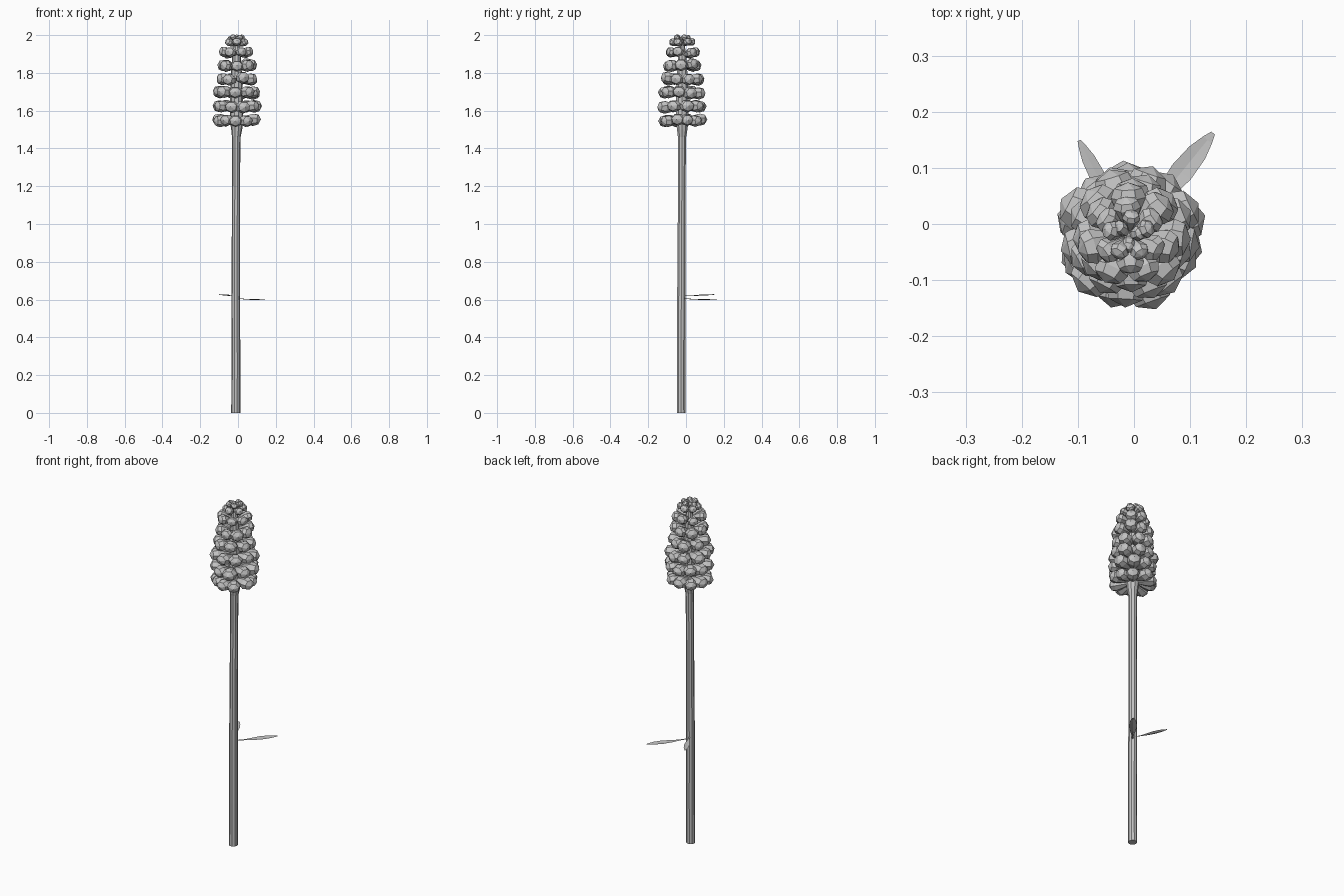
import bpy, bmesh, math, random
from mathutils import Vector, Matrix

if "Cube" in bpy.data.objects:
    bpy.data.objects.remove(bpy.data.objects["Cube"])

random.seed(4)
CX, CY = -0.008, -0.020          # axis of the flower spike

grey = bpy.data.materials.new("soft grey")
grey.diffuse_color = (0.55, 0.55, 0.55, 1)
grey.use_nodes = True
grey.node_tree.nodes["Principled BSDF"].inputs["Base Color"].default_value = grey.diffuse_color


def finish(bm, name):
    bmesh.ops.recalc_face_normals(bm, faces=bm.faces)
    me = bpy.data.meshes.new(name)
    bm.to_mesh(me)
    bm.free()
    me.materials.append(grey)
    ob = bpy.data.objects.new(name, me)
    bpy.context.collection.objects.link(ob)
    return ob


def skin(bm, rings):
    """Join consecutive vertex rings with quads and cap both ends."""
    for a, b in zip(rings, rings[1:]):
        n = len(a)
        for i in range(n):
            bm.faces.new((a[i], a[(i + 1) % n], b[(i + 1) % n], b[i]))
    bm.faces.new(rings[0])
    bm.faces.new(rings[-1])


# stem: slightly wavering tube that flares under the spike and runs up inside it
bm = bmesh.new()
path = [(0, -.012, -.026, .024), (.25, -.011, -.026, .0235), (.6, -.012, -.025, .023),
        (.95, -.011, -.023, .022), (1.3, -.010, -.022, .0215), (1.46, -.009, -.021, .023),
        (1.5, -.007, -.020, .029), (1.55, CX, CY, .036), (1.75, CX, CY, .032),
        (1.9, CX, CY, .022), (1.97, CX, CY, .01)]
rings = []
for z, x, y, r in path:
    rings.append([bm.verts.new((x + r * math.cos(a), y + r * math.sin(a), z))
                  for a in [math.tau * i / 10 for i in range(10)]])
skin(bm, rings)
finish(bm, "stem")


# blossoms: faceted buds, narrow at the stem and wide at the rounded outer end
def bud(bm, base, direction, length, half_w, half_h):
    d = direction.normalized()
    side = d.cross(Vector((0, 0, 1))).normalized()
    up = side.cross(d)
    rings = []
    for t, s in [(0, .2), (.4, .72), (.68, 1), (.88, .8)]:
        rings.append([bm.verts.new(base + d * length * t
                                   + side * math.cos(a) * half_w * s
                                   + up * math.sin(a) * half_h * s)
                      for a in [math.tau * i / 7 + .22 for i in range(7)]])
    skin(bm, rings)
    # rounded outer end
    tip = bm.verts.new(base + d * length)
    bm.faces.ensure_lookup_table()
    bm.faces.remove(bm.faces[-1])
    r = rings[-1]
    for i in range(7):
        bm.faces.new((r[i], r[(i + 1) % 7], tip))


# height, reach, count, half width, half height, upward tilt
rows = [(1.550, .132, 10, .038, .033, 0), (1.620, .137, 9, .040, .034, 2),
        (1.690, .135, 9, .040, .034, 3), (1.762, .122, 8, .038, .034, 5),
        (1.830, .110, 8, .036, .033, 8), (1.893, .096, 7, .032, .028, 12),
        (1.937, .076, 6, .026, .022, 25), (1.955, .060, 5, .018, .016, 42)]
for k, (z, reach, n, hw, hh, tilt) in enumerate(rows):
    bm = bmesh.new()
    t = math.radians(tilt)
    for i in range(n):
        a = math.tau * (i + .5 * (k % 2)) / n - math.pi / 2 + random.uniform(-.1, .1)
        d = Vector((math.cos(a) * math.cos(t), math.sin(a) * math.cos(t), math.sin(t)))
        base = Vector((CX, CY, z + random.uniform(-.006, .006)))
        f = random.uniform(.93, 1.03)
        start = .012
        bud(bm, base + d * start, d, reach * f - start, hw * f, hh * f)
    finish(bm, f"blossom_row_{k + 1}")

# crown buds at the very top
bm = bmesh.new()
for x, y, z in [(-.5, .4, .95), (.5, .1, 1), (-.05, -.5, .9)]:
    bud(bm, Vector((CX, CY, 1.95)), Vector((x, y, z)), .052, .014, .014)
finish(bm, "crown_buds")


# leaves: thin, nearly level blades with a slight fold along the middle
def leaf(name, start, end, half_w):
    s, e = Vector(start), Vector(end)
    side = (e - s).cross(Vector((0, 0, 1))).normalized()
    bm = bmesh.new()
    rings = []
    for t, w in [(0, .2), (.2, .3), (.4, .72), (.6, 1), (.8, .85), (.93, .48), (1, .2)]:
        c = s.lerp(e, t) + Vector((0, 0, -.004 * math.sin(math.pi * t)))
        rings.append([bm.verts.new(c + side * half_w * w * u + Vector((0, 0, h)))
                      for u, h in [(-1, .004 * w), (0, .0015), (1, .004 * w), (0, -.0015)]])
    skin(bm, rings)
    finish(bm, name)


leaf("right_leaf", (0, -.012, .606), (.141, .162, .602), .021)
leaf("left_leaf", (-.015, -.012, .624), (-.098, .149, .627), .014)
